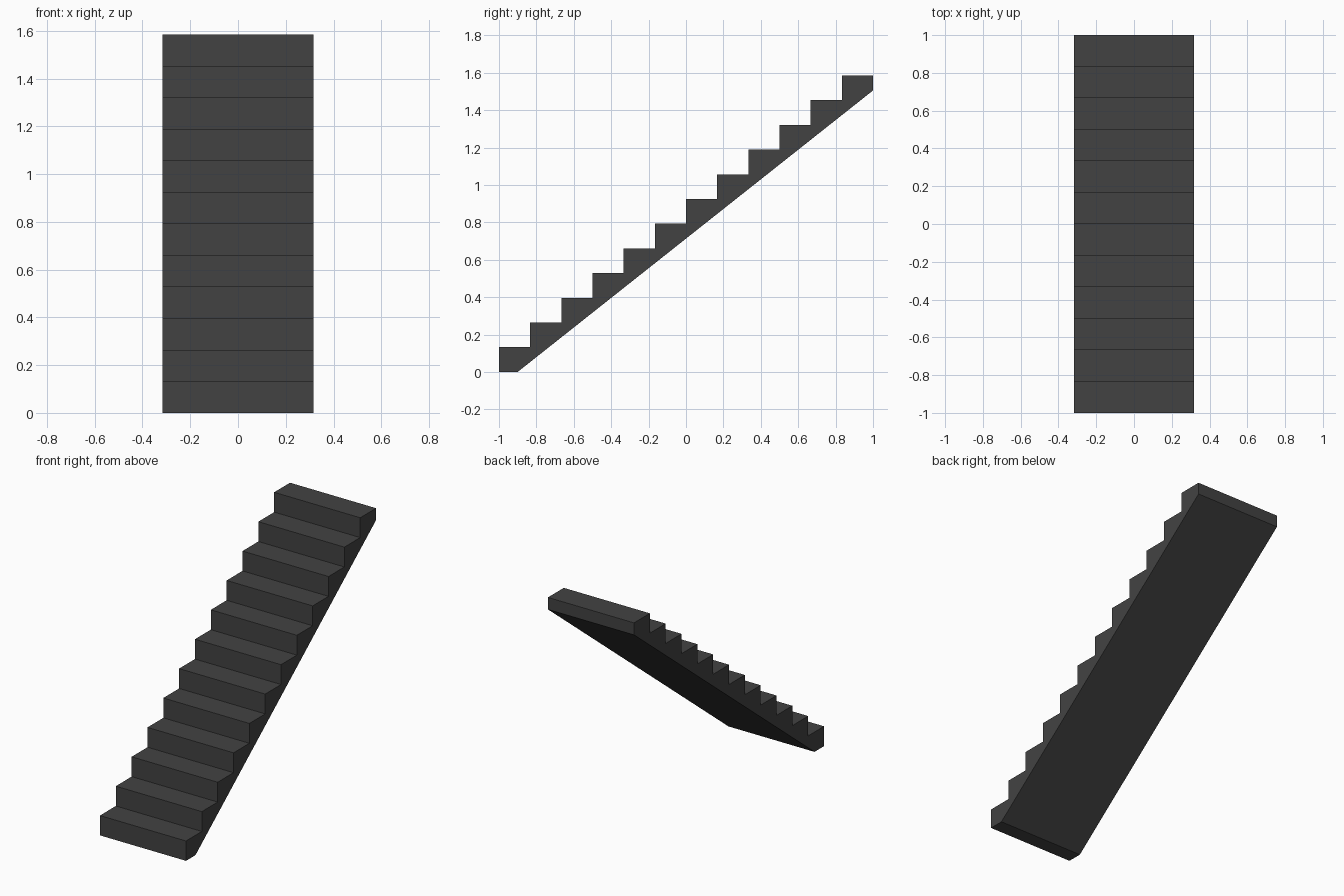
import bpy
import bmesh

if "Cube" in bpy.data.objects:
    bpy.data.objects.remove(bpy.data.objects["Cube"])

STEPS = 12
HALF_WIDTH = 0.317
HEIGHT = 1.585
RUN = 2.0 / STEPS
RISE = HEIGHT / STEPS

# Dark grey material
grey = bpy.data.materials.new("dark grey")
grey.diffuse_color = (0.055, 0.055, 0.055, 1.0)
grey.use_nodes = True
grey.node_tree.nodes["Principled BSDF"].inputs["Base Color"].default_value = grey.diffuse_color

# Side profile: stepped top edge, then the sloping underside
profile = [(-1.0, 0.0)]
for i in range(STEPS):
    y = -1.0 + i * RUN
    z = (i + 1) * RISE
    profile += [(y, z), (y + RUN, z)]
profile += [(1.0, 1.505), (-0.90, 0.0)]

# Extrude the profile across the width
bm = bmesh.new()
side = bm.faces.new([bm.verts.new((-HALF_WIDTH, y, z)) for y, z in profile])
ext = bmesh.ops.extrude_face_region(bm, geom=[side], use_keep_orig=True)
moved = [g for g in ext["geom"] if isinstance(g, bmesh.types.BMVert)]
bmesh.ops.translate(bm, verts=moved, vec=(2 * HALF_WIDTH, 0, 0))
bmesh.ops.recalc_face_normals(bm, faces=bm.faces[:])

# Staircase object, flat shaded
mesh = bpy.data.meshes.new("staircase")
bm.to_mesh(mesh)
bm.free()
mesh.materials.append(grey)
stairs = bpy.data.objects.new("staircase", mesh)
bpy.context.collection.objects.link(stairs)
